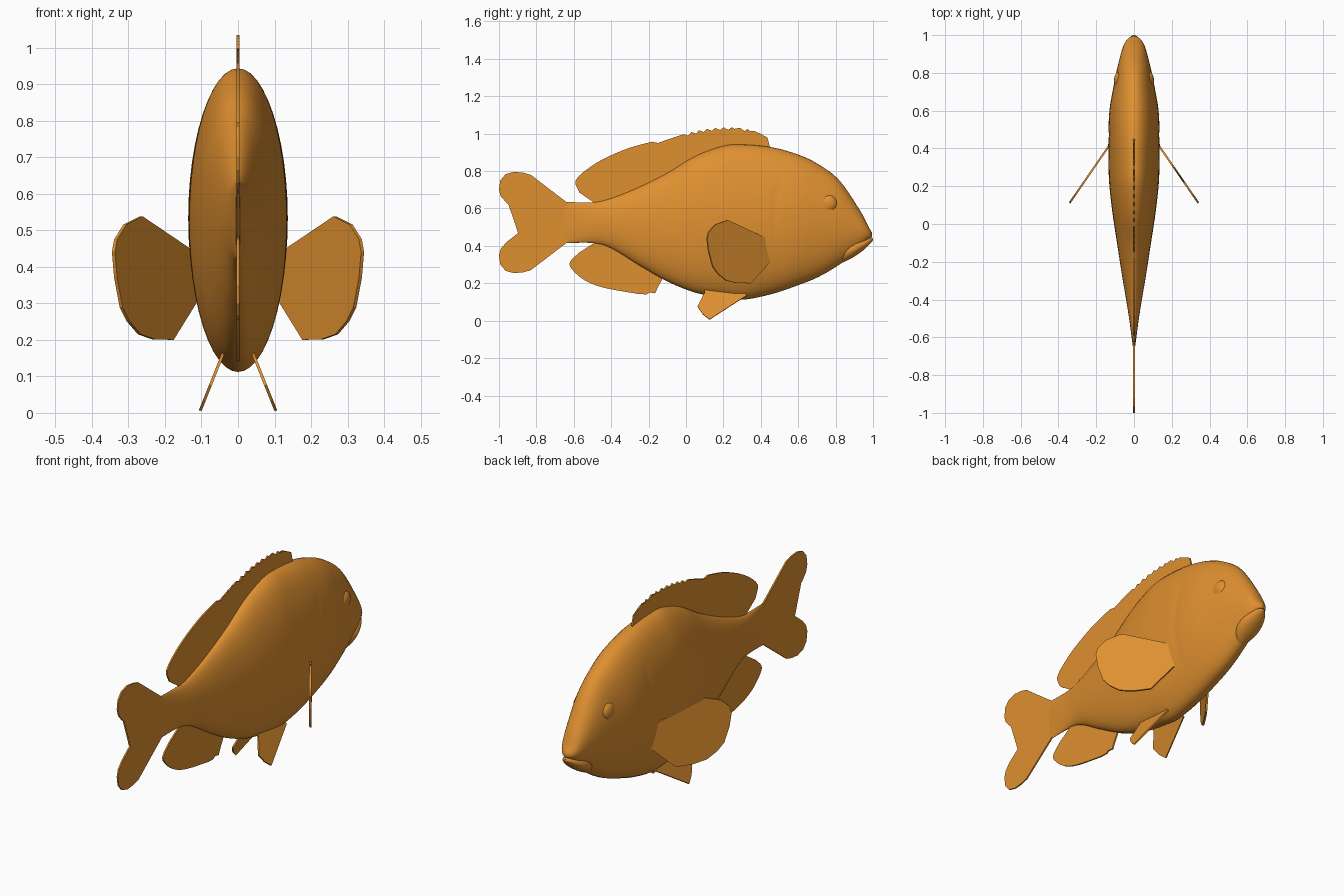
import bpy, bmesh, math
from mathutils import Vector

cube = bpy.data.objects.get("Cube")
if cube:
    bpy.data.objects.remove(cube, do_unlink=True)

orange = bpy.data.materials.new("warm orange")
orange.use_nodes = True
COLOUR = (0.74, 0.28, 0.03, 1)
orange.diffuse_color = COLOUR
shader = orange.node_tree.nodes["Principled BSDF"]
shader.inputs["Base Color"].default_value = COLOUR
shader.inputs["Roughness"].default_value = 0.6


def finish(name, bm, smooth=None):
    """Turn a bmesh into a coloured object."""
    bmesh.ops.recalc_face_normals(bm, faces=bm.faces)
    mesh = bpy.data.meshes.new(name)
    bm.to_mesh(mesh)
    bm.free()
    mesh.materials.append(orange)
    obj = bpy.data.objects.new(name, mesh)
    bpy.context.collection.objects.link(obj)
    if smooth:
        bpy.ops.object.select_all(action="DESELECT")
        obj.select_set(True)
        bpy.context.view_layer.objects.active = obj
        bpy.ops.object.shade_smooth_by_angle(angle=math.radians(smooth))
    return obj


def spline(points, steps):
    """Catmull-Rom curve through the points."""
    pts = [Vector(p) for p in points]
    pts = [pts[0] * 2 - pts[1]] + pts + [pts[-1] * 2 - pts[-2]]
    out = []
    for a, b, c, d in zip(pts, pts[1:], pts[2:], pts[3:]):
        for i in range(steps):
            t = i / steps
            out.append((b * 2 + (c - a) * t + (a * 2 - b * 5 + c * 4 - d) * t ** 2
                        + (b * 3 - a - c * 3 + d) * t ** 3) / 2)
    return out + [pts[-2]]


def loft(name, stations, steps, sides, shape=None):
    """Skin elliptical rings; each station is y, top, bottom, half width."""
    bm = bmesh.new()
    rings = []
    for y, top, bottom, width in spline(stations, steps):
        ring = []
        for k in range(sides):
            a = math.tau * k / sides
            x = width * math.cos(a)
            z = (top + bottom) / 2 + (top - bottom) / 2 * math.sin(a)
            ring.append(bm.verts.new((x * (shape(y, z) if shape else 1), y, z)))
        rings.append(ring)
    for r, s in zip(rings, rings[1:]):
        for k in range(sides):
            n = (k + 1) % sides
            bm.faces.new((r[k], r[n], s[n], s[k]))
    bm.faces.new(rings[0])
    bm.faces.new(rings[-1])
    return finish(name, bm, 50)


def fin(name, outline, place, thickness=0.008):
    """Thin plate from a flat outline, placed in space by a rule."""
    bm = bmesh.new()
    face = bm.faces.new([bm.verts.new(place(*p)) for p in outline])
    bmesh.ops.triangulate(bm, faces=[face])
    obj = finish(name, bm)
    plate = obj.modifiers.new("thickness", "SOLIDIFY")
    plate.thickness = thickness
    plate.offset = 0


def middle(y, z):
    return (0, y, z)


def gill_crease(y, z):
    """Shallow curved groove behind the head."""
    if not 0.28 < z < 0.75:
        return 1
    d = y - 0.47 - 0.7 * (z - 0.52) ** 2
    return 1 - 0.03 * math.exp(-(d / 0.014) ** 2)


# Body and lower jaw
loft("body", [
    (-.65, .635, .415, .006), (-.5, .633, .415, .026), (-.4, .655, .387, .042),
    (-.25, .715, .295, .067), (-.1, .79, .21, .09), (.05, .88, .15, .113),
    (.2, .935, .122, .13), (.31, .942, .113, .135), (.46, .927, .143, .136),
    (.6, .888, .19, .13), (.71, .835, .235, .112), (.82, .75, .3, .09),
    (.93, .59, .385, .061), (.975, .505, .432, .038), (.995, .47, .45, .01)],
    8, 48, gill_crease)
loft("lower_jaw", [
    (.815, .33, .303, .012), (.85, .408, .316, .05), (.9, .428, .343, .06),
    (.95, .438, .378, .048), (.985, .444, .412, .026), (1, .44, .43, .006)], 5, 24)

# Tail fin, mirrored about its centre line
half = [(-.62, .62), (-.64, .635), (-.83, .78), (-.87, .791), (-.92, .796),
        (-.965, .783), (-.993, .75), (-1, .7), (-.99, .665), (-.96, .63),
        (-.89, .575), (-.875, .55)]
fin("tail_fin", half + [(y, 1.05 - z) for y, z in reversed(half)], middle)

# Dorsal fin with a saw-toothed spiny edge
spines = spline([(-.15, .95), (-.05, .985), (.07, 1.018), (.2, 1.034),
                 (.33, 1.025), (.43, .985)], 3)
teeth = []
for a, b in zip(spines, spines[1:]):
    valley = a.lerp(b, 0.6)
    teeth += [tuple(a), (valley.x, valley.y - 0.014)]
rear = spline([(-.57, .685), (-.59, .75), (-.515, .82), (-.42, .875),
               (-.3, .925), (-.18, .957)], 3)
fin("dorsal_fin", [(-.45, .58), (-.5, .637)] + [tuple(p) for p in rear] + teeth
    + [(.435, .98), (.45, .925), (.3, .85), (0, .76), (-.25, .64)], middle)

# Anal fin with a few short spines
belly = spline([(-.57, .365), (-.62, .315), (-.61, .275), (-.54, .215),
                (-.435, .175), (-.25, .142)], 3)
fin("anal_fin", [tuple(p) for p in belly]
    + [(-.235, .15), (-.21, .141), (-.195, .151), (-.165, .146), (-.15, .18),
       (-.13, .215), (-.1, .29), (-.3, .4), (-.45, .45), (-.5, .41)], middle)

# Paired fins and eyes
pectoral = [(.105, .43), (.135, .45), (.265, .538), (.31, .515), (.335, .475),
            (.341, .44), (.335, .37), (.32, .29), (.3, .25), (.27, .215),
            (.23, .201), (.18, .2), (.115, .305), (.09, .32)]
pelvic = [(.1, .175), (.1, .15), (.062, .075), (.09, .035), (.125, .006),
          (.325, .135), (.3, .17)]
for side, s in (("left", 1), ("right", -1)):
    fin(side + "_pectoral_fin", pectoral,
        lambda x, z: (s * x, .41 - (x - .135) * 1.45, z), 0.01)
    fin(side + "_pelvic_fin", pelvic,
        lambda y, z: (s * (.046 + (.15 - z) * .4), y, z))
    bm = bmesh.new()
    bmesh.ops.create_uvsphere(bm, u_segments=24, v_segments=14, radius=0.048)
    bmesh.ops.scale(bm, vec=(.6, 1, 1), verts=bm.verts)
    bmesh.ops.translate(bm, vec=(s * .077, .76, .625), verts=bm.verts)
    finish(side + "_eye", bm, 60)
